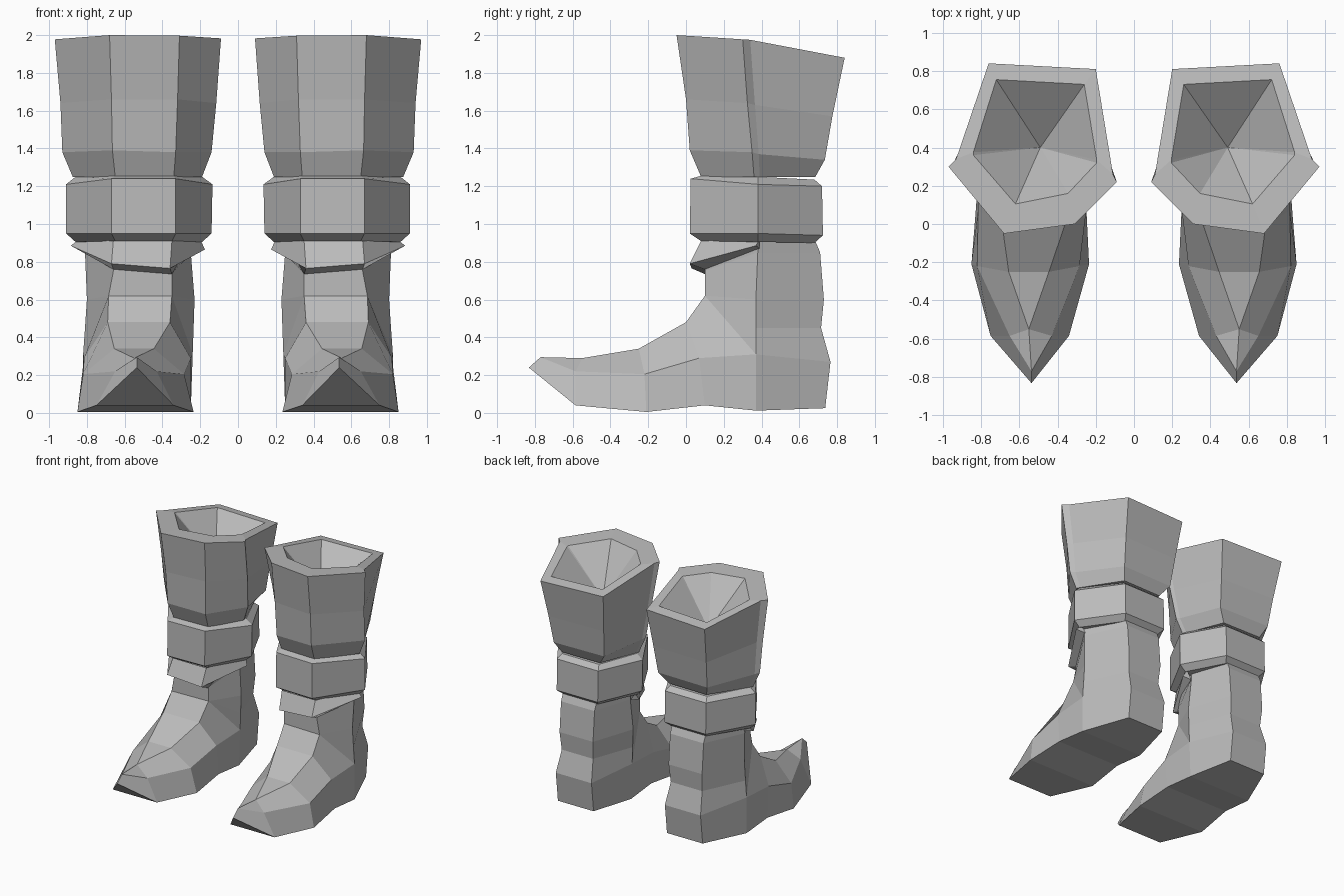
import bpy, bmesh

if "Cube" in bpy.data.objects:
    bpy.data.objects.remove(bpy.data.objects["Cube"])

# One grey leather colour
leather = bpy.data.materials.new("grey leather")
leather.diffuse_color = (0.5, 0.5, 0.5, 1)
leather.use_nodes = True
leather.node_tree.nodes["Principled BSDF"].inputs["Base Color"].default_value = leather.diffuse_color


def bridge(bm, a, b, closed=True):
    """Join two vertex loops with quads."""
    n = len(a)
    for i in range(n if closed else n - 1):
        j = (i + 1) % n
        bm.faces.new((a[i], a[j], b[j], b[i]))


def loops(bm, rings):
    return [[bm.verts.new(p) for p in r] for r in rings]


def finish(bm, name):
    """Clean the mesh and make a right-hand and mirrored left-hand object."""
    bmesh.ops.remove_doubles(bm, verts=bm.verts, dist=0.002)
    bmesh.ops.recalc_face_normals(bm, faces=bm.faces)
    for side, sx in (("right", 1), ("left", -1)):
        me = bpy.data.meshes.new(f"{name}_{side}")
        b = bm.copy()
        for v in b.verts:
            v.co.x *= sx
        if sx < 0:
            bmesh.ops.reverse_faces(b, faces=b.faces)
        b.to_mesh(me)
        b.free()
        me.materials.append(leather)
        bpy.context.collection.objects.link(bpy.data.objects.new(me.name, me))
    bm.free()


def ring(back, side, front):
    """Hexagonal ring; each argument is (inner x, outer x, y, z)."""
    bi, bo, by, bz = back
    si, so, sy, sz = side
    fi, fo, fy, fz = front
    return [(bi, by, bz), (bo, by, bz), (so, sy, sz),
            (fo, fy, fz), (fi, fy + 0.01, fz), (si, sy, sz)]


# Shaft: flared eight-sided tube with a rim and a hollow cone inside
def rim_z(y):
    return 2.0 - 0.064 * (y + 0.05) if y < 0.34 else 1.975 - 0.19 * (y - 0.34)


rim = [(.20, .81), (.76, .84), (.93, .34), (.97, .30),
       (.68, -.05), (.31, .0), (.09, .22), (.11, .26)]
mouth = [(.26, .73), (.72, .755), (.84, .375), (.84, .36),
         (.62, .105), (.345, .16), (.195, .32), (.195, .335)]
shaft = [
    [(x, y, rim_z(y)) for x, y in mouth],
    [(x, y, rim_z(y)) for x, y in rim],
    [(.23, .76, 1.57), (.73, .775, 1.57), (.91, .365, 1.63), (.94, .325, 1.64),
     (.67, .0, 1.66), (.32, .03, 1.66), (.115, .29, 1.64), (.13, .32, 1.63)],
    [(.25, .725, 1.34), (.71, .735, 1.34), (.905, .385, 1.37), (.93, .35, 1.38),
     (.665, .02, 1.39), (.33, .04, 1.38), (.14, .33, 1.38), (.155, .36, 1.37)],
    [(.32, .68, 1.25), (.67, .685, 1.25), (.86, .39, 1.25), (.875, .36, 1.25),
     (.65, .08, 1.25), (.34, .09, 1.25), (.19, .35, 1.25), (.20, .38, 1.25)],
]
bm = bmesh.new()
L = loops(bm, shaft)
for a, b in zip(L, L[1:]):
    bridge(bm, a, b)
apex = bm.verts.new((.49, .40, 1.64))
for i in range(8):
    bm.faces.new((L[0][i], apex, L[0][(i + 1) % 8]))
bm.faces.new(L[-1])
finish(bm, "shaft")

# Ankle strap: chamfered six-sided band
bm = bmesh.new()
L = loops(bm, [
    ring((.33, .67, .68, 1.235), (.19, .86, .38, 1.25), (.34, .65, .08, 1.255)),
    ring((.31, .69, .72, 1.20), (.135, .91, .38, 1.21), (.33, .67, .025, 1.24)),
    ring((.31, .69, .725, .94), (.14, .91, .38, .95), (.33, .67, .02, .95)),
    ring((.34, .66, .68, .90), (.19, .86, .38, .905), (.35, .65, .08, .91)),
])
for a, b in zip(L, L[1:]):
    bridge(bm, a, b)
bm.faces.new(L[0])
bm.faces.new(L[-1])
finish(bm, "ankle_strap")

# Front flap: folded cuff hanging below the strap
bm = bmesh.new()
L = loops(bm, [
    [(.84, .39, .92), (.66, .08, .91), (.35, .08, .91), (.20, .39, .92)],
    [(.885, .37, .885), (.67, .02, .79), (.36, .03, .765), (.175, .37, .865)],
    [(.81, .39, .87), (.66, .10, .76), (.35, .10, .735), (.24, .39, .85)],
])
bridge(bm, L[0], L[1], False)
bridge(bm, L[1], L[2], False)
bridge(bm, L[2], L[0], False)
for k in (0, 3):
    bm.faces.new([r[k] for r in L])
finish(bm, "front_flap")

# Lower boot: ankle rings, heel and pointed foot
front = (.35, .685, .10, .62)
ankle = [
    ring((.35, .66, .68, .92), (.25, .82, .38, .92), (.35, .66, .11, .92)),
    ring((.35, .66, .71, .85), (.25, .81, .38, .85), (.35, .66, .10, .75)),
    ring((.35, .66, .73, .60), (.23, .80, .37, .60), front),
    ring((.36, .65, .715, .45), (.235, .81, .37, .45), front),
    ring((.34, .67, .765, .27), (.24, .82, .37, .31), front),
]


def section(sole, seam, top):
    """Foot slice; each argument is (inner x, outer x, y, z)."""
    return [(p[k], p[2], p[3]) for k, ps in ((0, (sole, seam, top)),
            (1, (top, seam, sole))) for p in ps]


side_sole = (.25, .82, .37, .012)
foot = [
    section(side_sole, (.24, .82, .37, .31), front),
    section((.25, .825, .10, .04), (.25, .815, .07, .29), (.36, .69, .0, .48)),
    section((.235, .85, -.21, .005), (.285, .82, -.22, .205), (.445, .655, -.25, .34)),
    section((.34, .75, -.585, .04), (.43, .65, -.585, .22), (.545, .55, -.55, .29)),
    section((.536, .536, -.832, .24), (.536, .536, -.77, .295), (.536, .536, -.76, .30)),
]
bm = bmesh.new()
A = loops(bm, ankle)
for a, b in zip(A, A[1:]):
    bridge(bm, a, b)
bm.faces.new(A[0])
F = loops(bm, foot)
for a, b in zip(F, F[1:]):
    bridge(bm, a, b)
heel = loops(bm, [[(.25, .37, .012), (.34, .737, .025),
                   (.67, .737, .025), (.82, .37, .012)]])[0]
bridge(bm, [A[-1][5], A[-1][0], A[-1][1], A[-1][2]], heel, False)
bm.faces.new(heel)
# Close the small step where the ankle front meets the instep
bmesh.ops.remove_doubles(bm, verts=bm.verts, dist=0.012)
finish(bm, "lower_boot")
